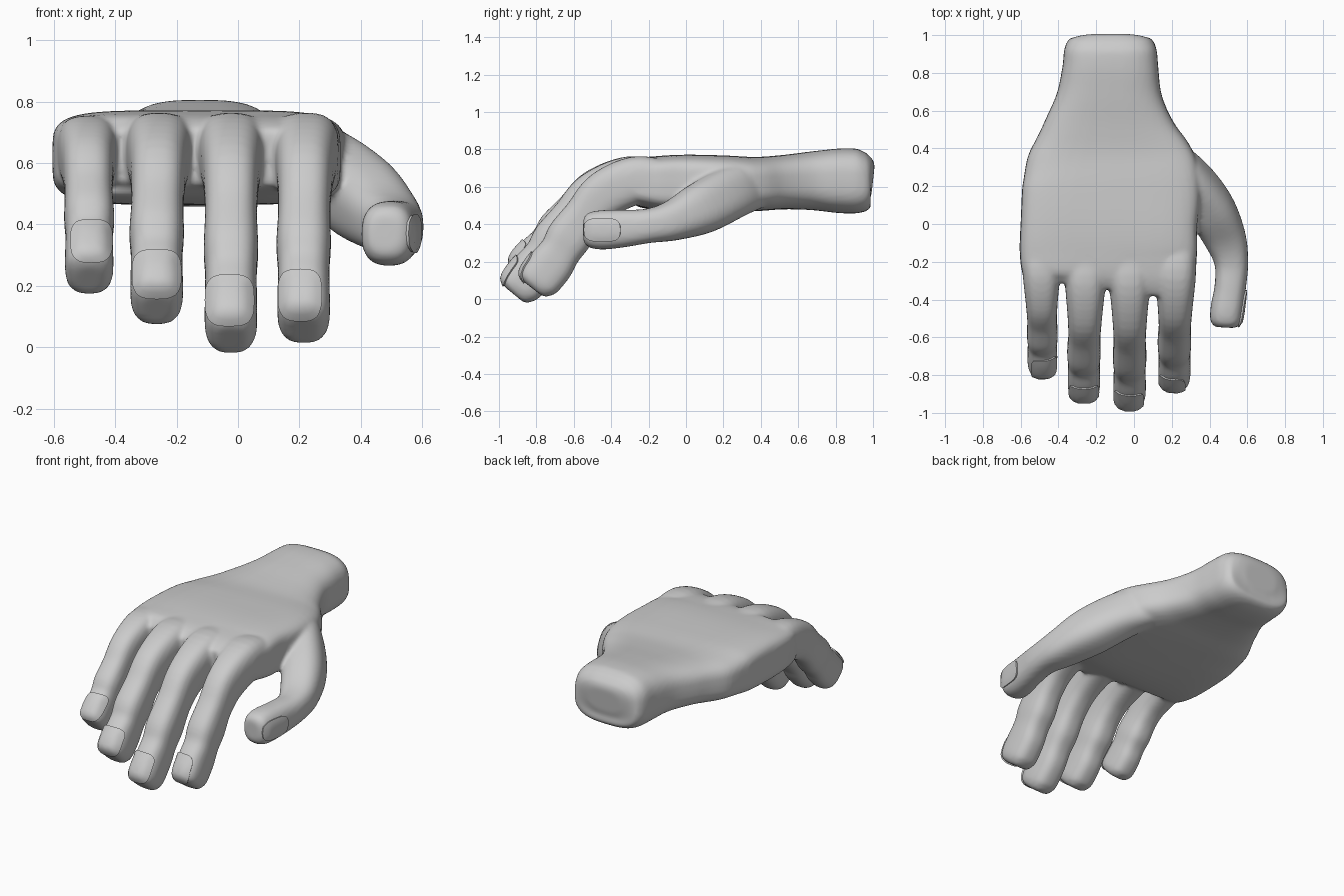
import bpy, bmesh, math
from mathutils import Vector
from mathutils.bvhtree import BVHTree

cube = bpy.data.objects.get("Cube")
if cube:
    bpy.data.objects.remove(cube, do_unlink=True)


def make_material(name, value):
    mat = bpy.data.materials.new(name)
    mat.use_nodes = True
    mat.diffuse_color = (value, value, value, 1)
    mat.node_tree.nodes["Principled BSDF"].inputs["Base Color"].default_value = (value, value, value, 1)
    return mat


skin = make_material("plain grey", 0.6)


def add_object(name, bm):
    mesh = bpy.data.meshes.new(name)
    bm.to_mesh(mesh)
    bm.free()
    mesh.materials.append(skin)
    obj = bpy.data.objects.new(name, mesh)
    bpy.context.collection.objects.link(obj)
    return obj


def spline(rows, steps=5):
    """Catmull-Rom through rows of (x, y, z, half width, half height, squareness)."""
    pts = [Vector(r) for r in rows]
    pts = [pts[0]] + pts + [pts[-1]]
    out = []
    for a, b, c, d in zip(pts, pts[1:], pts[2:], pts[3:]):
        for k in range(steps):
            t = k / steps
            out.append(b + (c - a) * (t / 2) + (a * 2 - b * 5 + c * 4 - d) * (t * t / 2)
                       + (b * 3 - a - c * 3 + d) * (t ** 3 / 2))
    return out + [pts[-2]]


def signed_power(v, e):
    return math.copysign(abs(v) ** e, v)


def loft(bm, rows, sides=40):
    """Closed tube of superellipse rings along the rows."""
    path = spline(rows)
    rings = []
    for i, p in enumerate(path):
        ahead, behind = path[min(i + 1, len(path) - 1)], path[max(i - 1, 0)]
        if i == len(path) - 1:
            behind = path[i - 3]
        t = (Vector(ahead[:3]) - Vector(behind[:3])).normalized()
        side = Vector((1, 0, 0))
        side = (side - t * side.dot(t)).normalized()
        up = side.cross(t)
        ring = []
        for k in range(sides):
            a = math.tau * k / sides
            ring.append(bm.verts.new(Vector(p[:3])
                        + side * p[3] * signed_power(math.cos(a), 2 / p[5])
                        + up * p[4] * signed_power(math.sin(a), 2 / p[5])))
        rings.append(ring)
    for r, s in zip(rings, rings[1:]):
        for k in range(sides):
            n = (k + 1) % sides
            bm.faces.new((r[k], r[n], s[n], s[k]))
    bm.faces.new(rings[0][::-1])
    bm.faces.new(rings[-1])


bm = bmesh.new()

# Wrist and palm: y, right and left edge, bottom, top, squareness
palm = [(1.0, -.24, -.01, .56, .71, 2.6), (.988, -.32, .07, .515, .757, 3), (.97, -.35, .10, .485, .785, 3),
        (.92, -.37, .12, .46, .803, 3), (.82, -.38, .13, .46, .805, 3), (.68, -.41, .15, .475, .79, 3),
        (.52, -.485, .22, .48, .77, 3.2), (.37, -.565, .31, .47, .76, 3.6), (.2, -.59, .35, .465, .768, 4.5),
        (0, -.60, .335, .465, .772, 5), (-.15, -.605, .335, .475, .765, 5),
        (-.27, -.585, .325, .50, .75, 5), (-.34, -.565, .29, .53, .71, 4)]
loft(bm, [((a + b) / 2, y, (lo + hi) / 2, (b - a) / 2, (hi - lo) / 2, n)
          for y, a, b, lo, hi, n in palm])

# Finger profile: y, z, half width, half thickness
finger = [(-.12, .63, .108, .11), (-.30, .635, .108, .128), (-.49, .555, .092, .126),
          (-.61, .435, .085, .11), (-.70, .318, .089, .12), (-.755, .235, .084, .11),
          (-.81, .16, .085, .12), (-.882, .075, .085, .116), (-.908, .04, .072, .095),
          (-.92, .025, .05, .065)]
# Each finger: base x, tip x, y shift, length scale, drop scale, size
fingers = [(-.492, -.485, .04, .81, .68, .92), (-.255, -.265, 0, .94, .84, 1),
           (-.022, -.023, 0, 1, 1, 1), (.222, .214, .03, .89, .95, 1)]
for base, tip, shift, sy, sz, size in fingers:
    loft(bm, [(base + (tip - base) * min(1, i / 4), -.28 + shift + (y + .28) * sy,
               .64 + (z - .64) * sz, w * size, h * size, 2.8)
              for i, (y, z, w, h) in enumerate(finger)])

# Thumb with the ball of the thumb
thumb = [(.14, .42, .61, .08, .11), (.27, .27, .58, .11, .14), (.40, .09, .49, .125, .14),
         (.48, -.07, .42, .112, .108), (.515, -.2, .392, .09, .092), (.51, -.33, .378, .083, .10),
         (.492, -.45, .37, .087, .105), (.485, -.52, .37, .08, .092), (.483, -.548, .37, .052, .062)]
loft(bm, [row + (2.6,) for row in thumb])

bmesh.ops.recalc_face_normals(bm, faces=bm.faces)
blank = add_object("hand_blank", bm)

# Fuse the parts into one skin
remesh = blank.modifiers.new("fuse", 'REMESH')
remesh.mode = 'VOXEL'
remesh.voxel_size = 0.012
relax = blank.modifiers.new("relax", 'SMOOTH')
relax.factor = 0.5
relax.iterations = 6
graph = bpy.context.evaluated_depsgraph_get()
mesh = bpy.data.meshes.new_from_object(blank.evaluated_get(graph))
bpy.data.objects.remove(blank, do_unlink=True)
mesh.name = "hand"
mesh.materials.clear()
mesh.materials.append(skin)
mesh.shade_smooth()
hand = bpy.data.objects.new("hand", mesh)
bpy.context.collection.objects.link(hand)
tree = BVHTree.FromPolygons([v.co for v in mesh.vertices], [p.vertices for p in mesh.polygons])


def nail(name, centre, u, v, inward):
    """Thin rounded plate draped on the skin."""
    bm = bmesh.new()
    centre, u, v, inward = map(Vector, (centre, u, v, inward))
    rings = []
    depth = tree.ray_cast(centre - inward * 2, inward)[0]
    for scale in (.25, .5, .75, 1):
        ring = []
        for k in range(28):
            a = math.tau * k / 28
            p = centre + (u * signed_power(math.cos(a), .6) + v * signed_power(math.sin(a), .6)) * scale
            hit, normal, _, _ = tree.ray_cast(p - inward * 2, inward)
            if hit is None or (hit - depth).length > .2:
                hit, normal = p + inward * (depth - p).dot(inward), -inward
            ring.append(bm.verts.new(hit + normal * .009))
        rings.append(ring)
    bm.faces.new(rings[0])
    for r, s in zip(rings, rings[1:]):
        for k in range(28):
            n = (k + 1) % 28
            bm.faces.new((r[k], s[k], s[n], r[n]))
    bmesh.ops.recalc_face_normals(bm, faces=bm.faces)
    if sum(f.normal.dot(inward) for f in bm.faces) > 0:
        bmesh.ops.reverse_faces(bm, faces=bm.faces)
    obj = add_object(name, bm)
    solid = obj.modifiers.new("thickness", 'SOLIDIFY')
    solid.thickness = .0098
    solid.offset = -1
    obj.data.shade_smooth()
    edge = obj.modifiers.new("edge", 'EDGE_SPLIT')
    edge.split_angle = math.radians(45)


# Nails: x, z, half width, half height
for name, x, z, w, h in (("little_nail", -.478, .345, .062, .066), ("ring_nail", -.265, .238, .073, .076),
                         ("middle_nail", -.027, .152, .073, .08), ("index_nail", .203, .17, .065, .08)):
    nail(name, (x, 0, z), (w, 0, 0), (0, 0, h), (0, 1, 0))
nail("thumb_nail", (0, -.445, .37), (0, .095, 0), (0, 0, .06), (-1, 0, 0))
